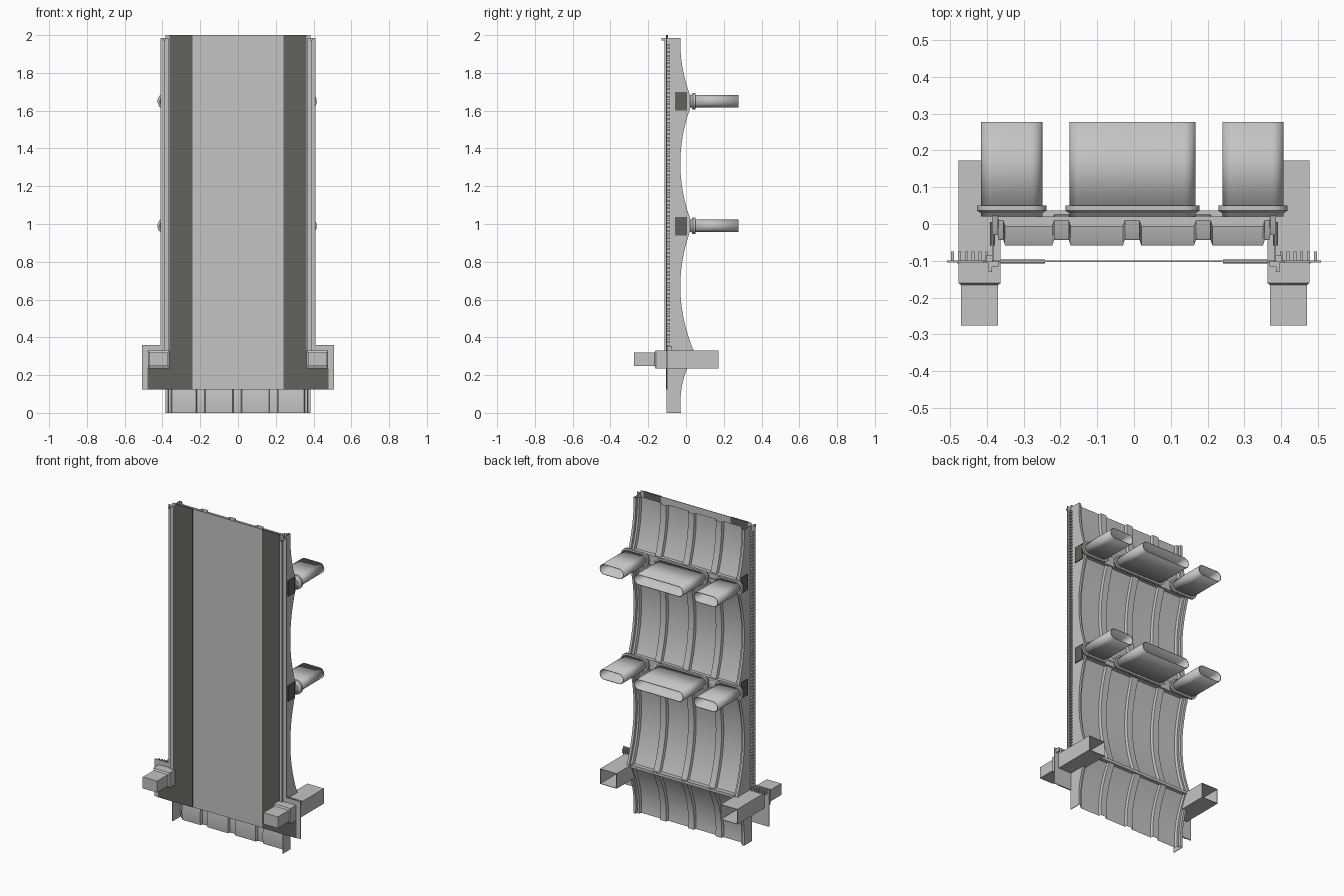
import bpy, bmesh, math

cube = bpy.data.objects.get("Cube")
if cube:
    bpy.data.objects.remove(cube, do_unlink=True)


def material(name, rgb):
    m = bpy.data.materials.new(name)
    m.use_nodes = True
    m.diffuse_color = (*rgb, 1)
    m.node_tree.nodes["Principled BSDF"].inputs["Base Color"].default_value = (*rgb, 1)
    return m


LIGHT = material("light grey", (0.55, 0.55, 0.55))
DARK = material("dark warm grey", (0.127, 0.119, 0.107))


def finish(name, bm, mat, smooth=False, thickness=0):
    bmesh.ops.recalc_face_normals(bm, faces=bm.faces)
    me = bpy.data.meshes.new(name)
    bm.to_mesh(me)
    bm.free()
    me.materials.append(mat)
    ob = bpy.data.objects.new(name, me)
    bpy.context.collection.objects.link(ob)
    if smooth:
        bpy.ops.object.select_all(action='DESELECT')
        ob.select_set(True)
        bpy.context.view_layer.objects.active = ob
        bpy.ops.object.shade_smooth_by_angle(angle=math.radians(35))
    if thickness:
        mod = ob.modifiers.new("wall", 'SOLIDIFY')
        mod.thickness = thickness
        mod.offset = -1
    return ob


def add_box(bm, x, y, z):
    """Box spanning the three given (low, high) ranges."""
    verts = bmesh.ops.create_cube(bm, size=1)["verts"]
    for v in verts:
        v.co = [(r[0] + r[1]) / 2 + c * (r[1] - r[0]) for c, r in zip(v.co, (x, y, z))]


def boxes(name, mat, *spans):
    bm = bmesh.new()
    for s in spans:
        add_box(bm, *s)
    return finish(name, bm, mat)


def mirrored(side, lo, hi):
    return tuple(sorted((side * lo, side * hi)))


def loft(name, rings, mat, cap=False, smooth=True, thickness=0.004):
    """Skin closed rings of points; optionally cap the last ring."""
    bm = bmesh.new()
    loops = [[bm.verts.new(p) for p in ring] for ring in rings]
    n = len(loops[0])
    for a, b in zip(loops, loops[1:]):
        for i in range(n):
            j = (i + 1) % n
            bm.faces.new((a[i], a[j], b[j], b[i]))
    if cap:
        bm.faces.new(loops[-1])
    return finish(name, bm, mat, smooth, thickness)


def rounded_ring(cx, cz, hw, hh, r, y, steps=8):
    ring = []
    for q, (sx, sz) in enumerate(((1, 1), (-1, 1), (-1, -1), (1, -1))):
        for k in range(steps + 1):
            a = (q + k / steps) * math.pi / 2
            ring.append((cx + sx * (hw - r) + r * math.cos(a), y,
                         cz + sz * (hh - r) + r * math.sin(a)))
    return ring


def rect_ring(x, z, y):
    return [(x[0], y, z[0]), (x[1], y, z[0]), (x[1], y, z[1]), (x[0], y, z[1])]


# Scalloped back profile: (low z, high z, valley z, half span, depth)
ROWS = (0.99, 1.65)
ARCS = ((0, 0.33, 0.05, 0.28, 0.08), (0.33, 0.99, 0.67, 0.33, 0.066),
        (0.99, 1.65, 1.32, 0.33, 0.066), (1.65, 1.985, 1.96, 0.31, 0.064))


def back_profile():
    points = []
    for lo, hi, valley, half, depth in ARCS:
        for k in range(19):
            z = lo + (hi - lo) * k / 18
            y = -0.03 + depth * ((z - valley) / half) ** 2
            points.append((min(y, 0.05), z))
    return points


PROFILE = back_profile()

# Ribbed curved sheet: cross-section stations as (x, depth offset)
SHEET, RIB = -0.029, -0.013
section = [(-0.384, 0), (-0.37, 0), (-0.368, RIB), (-0.355, RIB), (-0.35, SHEET)]
for rib_x in (-0.197, -0.005, 0.188):
    section += [(rib_x - 0.025, SHEET), (rib_x - 0.02, RIB),
                (rib_x + 0.02, RIB), (rib_x + 0.025, SHEET)]
section += [(-x, d) for x, d in reversed(section[:5])]
bm = bmesh.new()
grid = [[bm.verts.new((x, y + d, z)) for x, d in section] for y, z in PROFILE]
for a, b in zip(grid, grid[1:]):
    for i in range(len(section) - 1):
        bm.faces.new((a[i], a[i + 1], b[i + 1], b[i]))
bmesh.ops.remove_doubles(bm, verts=bm.verts, dist=0.0001)
finish("ribbed_back_sheet", bm, LIGHT, True)

# Scalloped side walls
for side, label in ((1, "left"), (-1, "right")):
    bm = bmesh.new()
    strip = [(bm.verts.new((side * 0.385, -0.104, z)), bm.verts.new((side * 0.385, y, z)))
             for y, z in PROFILE]
    for a, b in zip(strip, strip[1:]):
        bm.faces.new((a[0], a[1], b[1], b[0]))
    bmesh.ops.remove_doubles(bm, verts=bm.verts, dist=0.0001)
    finish(label + "_side_wall", bm, LIGHT, thickness=0.004)

# Front panel with dark edge strips
boxes("front_panel", LIGHT, ((-0.385, 0.385), (-0.103, -0.099), (0.125, 2)))
for side, label in ((1, "left"), (-1, "right")):
    boxes(label + "_dark_strip", DARK,
          (mirrored(side, 0.242, 0.363), (-0.107, -0.096), (0.125, 2)),
          (mirrored(side, 0.363, 0.48), (-0.107, -0.104), (0.125, 0.235)))

    # Edge rail with a fine row of teeth behind it
    bm = bmesh.new()
    add_box(bm, mirrored(side, 0.385, 0.41), (-0.106, -0.1), (0.3, 1.985))
    add_box(bm, mirrored(side, 0.368, 0.388), (-0.115, -0.1), (0.33, 1.985))
    for k in range(84):
        z = 0.31 + k * 0.0197
        add_box(bm, mirrored(side, 0.385, 0.402), (-0.1, -0.086), (z, z + 0.009))
    finish(label + "_toothed_rail", bm, LIGHT)
    boxes(label + "_rail_tip", LIGHT,
          (mirrored(side, 0.385, 0.395), (-0.13, -0.1), (1.972, 1.985)))

    # Corner bracket with cooling fins
    bm = bmesh.new()
    add_box(bm, mirrored(side, 0.36, 0.508), (-0.104, -0.099), (0.125, 0.36))
    for k in range(6):
        x = 0.396 + k * 0.0185
        add_box(bm, mirrored(side, x, x + 0.008), (-0.1, -0.075), (0.33, 0.355))
    finish(label + "_corner_bracket", bm, LIGHT)

    # Square duct, open at the back and stepped at the front
    wide, narrow = mirrored(side, 0.362, 0.477), mirrored(side, 0.37, 0.47)
    loft(label + "_square_duct",
         [rect_ring(wide, (0.235, 0.33), 0.172), rect_ring(wide, (0.235, 0.33), -0.16),
          rect_ring(narrow, (0.248, 0.32), -0.166), rect_ring(narrow, (0.248, 0.32), -0.275)],
         LIGHT, cap=True, smooth=False)

    # Dark pads on the side walls
    for row, z in zip(("lower", "upper"), ROWS):
        boxes(label + "_" + row + "_side_pad", DARK,
              (mirrored(side, 0.378, 0.391), (-0.058, 0.006), (z - 0.05, z + 0.048)))

# Cross bars along the scallop ridges
boxes("bottom_ledge", LIGHT, ((-0.366, 0.366), (0.005, 0.036), (0.316, 0.334)))
for row, z in zip(("lower", "upper"), ROWS):
    boxes(row + "_ridge_bar", LIGHT, ((-0.38, 0.38), (-0.015, 0.02), (z - 0.03, z + 0.03)))

    # Three rounded ducts with flared collars
    for label, cx, hw in (("right", -0.332, 0.083), ("centre", -0.004, 0.171),
                          ("left", 0.323, 0.083)):
        loft(row + "_" + label + "_duct",
             [rounded_ring(cx, z, hw, 0.033, 0.032, y) for y in (0.02, 0.277)], LIGHT)
        loft(row + "_" + label + "_collar",
             [rounded_ring(cx, z, hw + g, 0.033 + g, 0.032 + g, y)
              for g, y in ((0, 0.05), (0.011, 0.05), (0.011, 0.036), (-0.015, 0.02))],
             LIGHT, cap=False, thickness=0)
